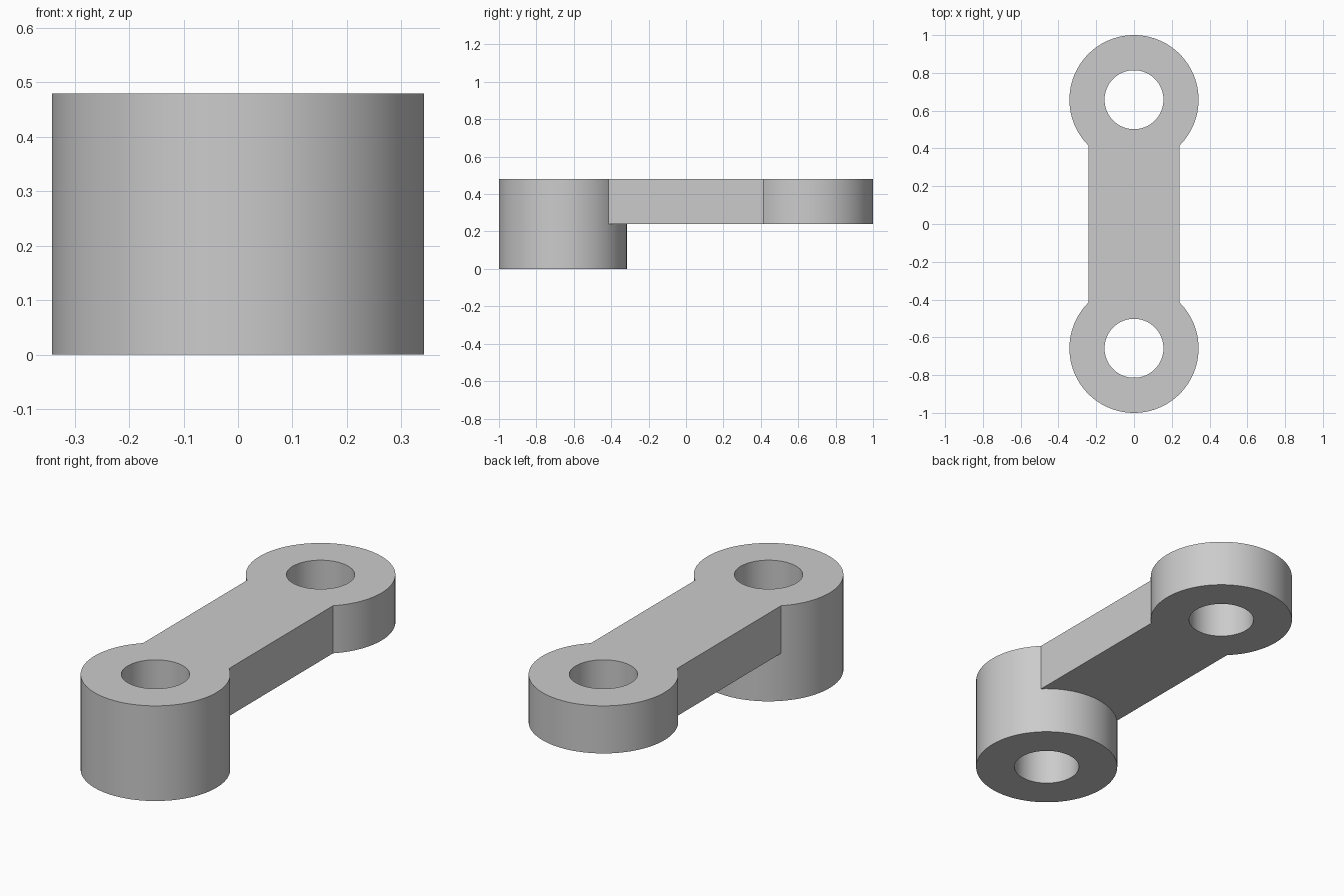
import bpy
import bmesh
import math
from mathutils import Matrix, Vector

cube = bpy.data.objects.get("Cube")
if cube:
    bpy.data.objects.remove(cube, do_unlink=True)

HEIGHT = 0.48       # full height of the tall boss
MID = 0.24          # underside of the bar and the rear eye
EYE_R = 0.342
HOLE_R = 0.156
EYE_Y = 1 - EYE_R   # distance of each eye from the centre
BAR_HALF = 0.24
SEGMENTS = 96

grey = bpy.data.materials.new("Plain grey")
grey.use_nodes = True
colour = (0.6, 0.6, 0.6, 1)
grey.diffuse_color = colour
grey.node_tree.nodes["Principled BSDF"].inputs["Base Color"].default_value = colour


def make_object(name, bm):
    mesh = bpy.data.meshes.new(name)
    bm.to_mesh(mesh)
    bm.free()
    mesh.materials.append(grey)
    obj = bpy.data.objects.new(name, mesh)
    bpy.context.collection.objects.link(obj)
    return obj


def cylinder(name, radius, y, low, high):
    bm = bmesh.new()
    bmesh.ops.create_cone(bm, cap_ends=True, segments=SEGMENTS,
                          radius1=radius, radius2=radius, depth=high - low,
                          matrix=Matrix.Translation((0, y, (low + high) / 2)))
    return make_object(name, bm)


def combine(target, tool, operation):
    mod = target.modifiers.new(tool.name, 'BOOLEAN')
    mod.operation = operation
    mod.solver = 'EXACT'
    mod.object = tool
    bpy.context.view_layer.objects.active = target
    bpy.ops.object.modifier_apply(modifier=mod.name)
    bpy.data.objects.remove(tool, do_unlink=True)


# Flat bar running between the eye centres
bm = bmesh.new()
bmesh.ops.create_cube(bm, size=1)
bmesh.ops.scale(bm, vec=Vector((2 * BAR_HALF, 2 * EYE_Y, HEIGHT - MID)), verts=bm.verts)
bmesh.ops.translate(bm, vec=Vector((0, 0, (HEIGHT + MID) / 2)), verts=bm.verts)
link = make_object("link_arm", bm)

# Tall front boss and shallow rear eye
combine(link, cylinder("front_boss", EYE_R, -EYE_Y, 0, HEIGHT), 'UNION')
combine(link, cylinder("rear_eye", EYE_R, EYE_Y, MID, HEIGHT), 'UNION')

# Through holes
for y in (-EYE_Y, EYE_Y):
    combine(link, cylinder("hole_cutter", HOLE_R, y, -0.1, HEIGHT + 0.1), 'DIFFERENCE')

# Smooth round walls, crisp edges
bpy.ops.object.select_all(action='DESELECT')
link.select_set(True)
bpy.context.view_layer.objects.active = link
bpy.ops.object.shade_smooth_by_angle(angle=math.radians(30))
